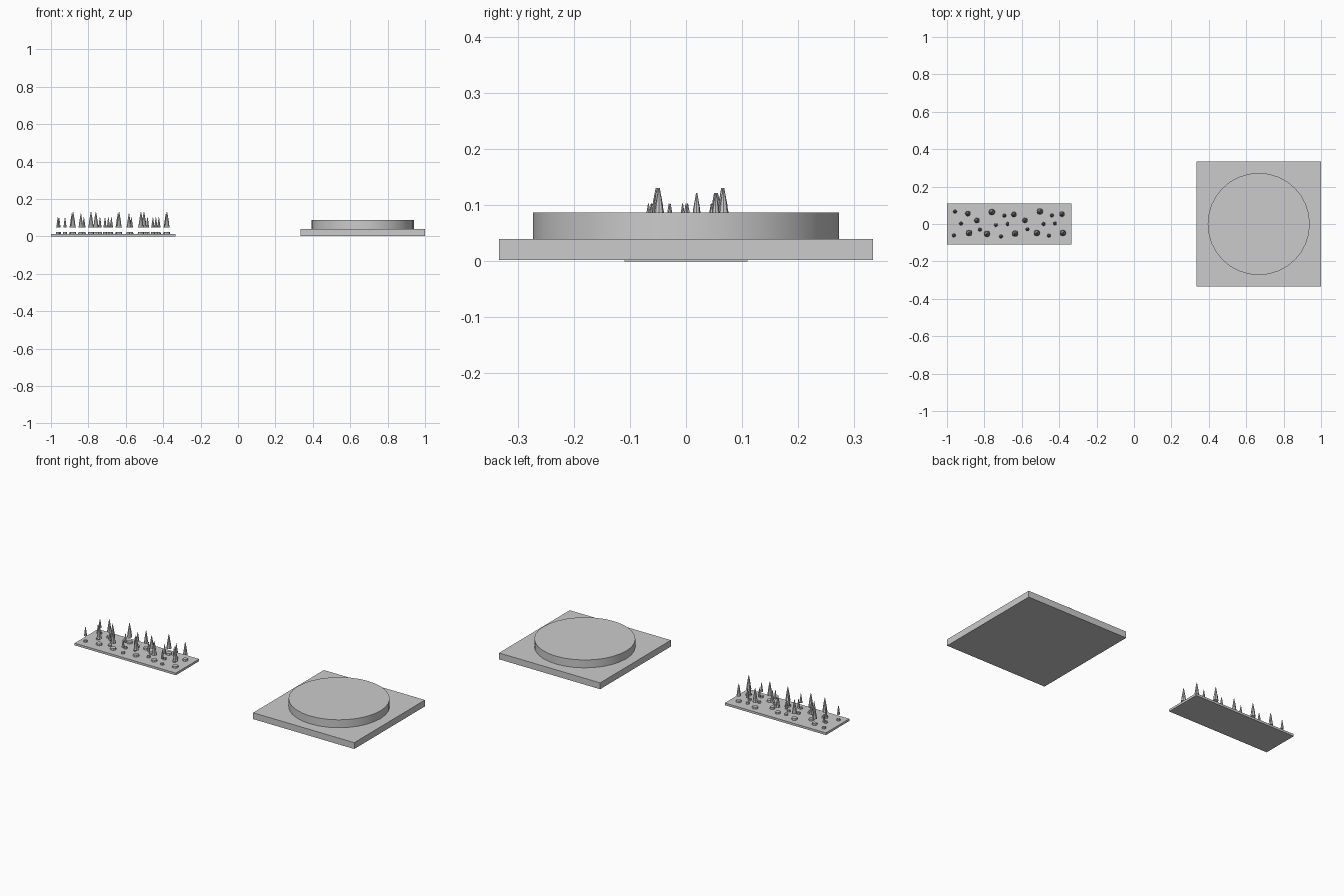
import bpy, bmesh, math
from mathutils import Matrix

if "Cube" in bpy.data.objects:
    bpy.data.objects.remove(bpy.data.objects["Cube"])

def finish(bm, name):
    me = bpy.data.meshes.new(name)
    bm.to_mesh(me)
    bm.free()
    ob = bpy.data.objects.new(name, me)
    bpy.context.collection.objects.link(ob)
    return ob

def box(name, x0, x1, y0, y1, z0, z1):
    bm = bmesh.new()
    m = Matrix.Translation(((x0 + x1) / 2, (y0 + y1) / 2, (z0 + z1) / 2))
    bmesh.ops.create_cube(bm, size=1, matrix=m @ Matrix.Diagonal((x1 - x0, y1 - y0, z1 - z0, 1)))
    return finish(bm, name)

def cone(bm, x, y, z0, z1, r0, r1, sides):
    bmesh.ops.create_cone(bm, cap_ends=True, segments=sides, radius1=r0, radius2=r1,
                          depth=z1 - z0, matrix=Matrix.Translation((x, y, (z0 + z1) / 2)))

# Square plinth with round platform
box("square_plinth", 0.333, 1.0, -0.333, 0.333, 0.002, 0.04)
bm = bmesh.new()
cone(bm, 0.667, 0, 0.04, 0.087, 0.273, 0.273, 32)
platform = finish(bm, "round_platform")
for p in platform.data.polygons:
    p.use_smooth = abs(p.normal.z) < 0.5

# Forest ground strip
box("forest_ground", -1.0, -0.333, -0.11, 0.11, 0.0, 0.013)

# Tree positions with height of the tip and crown radius, grouped by size
sizes = {
    "large": (0.131, 0.015, [(-.882, -.048), (-.786, -.053), (-.760, .064), (-.636, -.051),
                             (-.503, .067), (-.519, -.048), (-.380, -.048)]),
    "medium": (0.122, 0.013, [(-.888, .056), (-.840, .019), (-.642, .051),
                              (-.583, .019), (-.385, .053)]),
    "small": (0.103, 0.009, [(-.957, .067), (-.925, .003), (-.963, -.061), (-.824, -.030),
                             (-.738, -.006), (-.693, .045), (-.677, 0), (-.711, -.067),
                             (-.570, -.028), (-.484, 0), (-.439, .046), (-.423, .003),
                             (-.455, -.062)]),
}
BASE = 0.049
for size, (top, r, spots) in sizes.items():
    crowns, mounds = bmesh.new(), bmesh.new()
    h = top - BASE
    for x, y in spots:
        # Low mound on the ground, with the tiered crown floating above it
        cone(mounds, x, y, 0.013, 0.023, r * 1.15, r * 1.05, 8)
        for a, b, r0, r1 in ((0, .5, 1, .45), (.3, .75, .75, .3), (.58, 1, .5, .08)):
            cone(crowns, x, y, BASE + a * h, BASE + b * h, r * r0, r * r1, 8)
    finish(crowns, size + "_tree_crowns")
    finish(mounds, size + "_tree_mounds")
